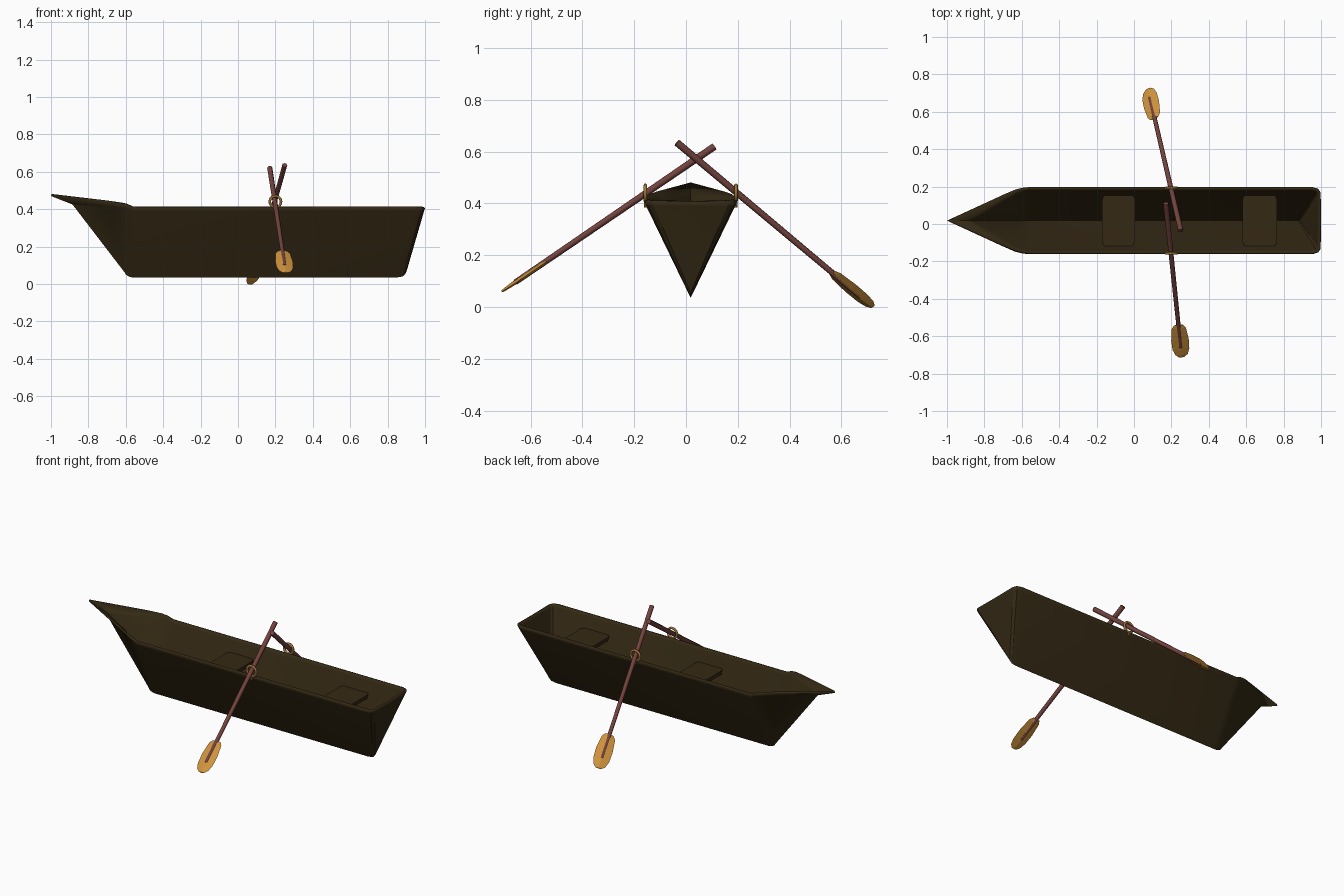
import bpy, bmesh, math
from mathutils import Vector, Matrix

if "Cube" in bpy.data.objects:
    bpy.data.objects.remove(bpy.data.objects["Cube"])


def material(name, rgb):
    m = bpy.data.materials.new(name)
    m.diffuse_color = (*rgb, 1)
    m.use_nodes = True
    m.node_tree.nodes["Principled BSDF"].inputs["Base Color"].default_value = m.diffuse_color
    return m


hull_brown = material("dark brown wood", (0.034, 0.022, 0.007))
shaft_red = material("reddish wood", (0.17, 0.055, 0.047))
blade_gold = material("golden wood", (0.62, 0.29, 0.045))
ring_brass = material("brass", (0.34, 0.18, 0.04))


def finish(name, bm, mat, smooth=None):
    me = bpy.data.meshes.new(name)
    bm.to_mesh(me)
    bm.free()
    ob = bpy.data.objects.new(name, me)
    bpy.context.collection.objects.link(ob)
    me.materials.append(mat)
    if smooth:
        bpy.ops.object.select_all(action='DESELECT')
        ob.select_set(True)
        bpy.context.view_layer.objects.active = ob
        bpy.ops.object.shade_smooth_by_angle(angle=math.radians(smooth))
    return ob


CY = 0.018  # centre line of the boat

# Hull: stations of (rim, flare line, keel), each (x, half width, z)
stations = [
    ((-1.0, 0, .47), (-.885, 0, .425), (-.605, 0, .06)),
    ((-.70, .138, .437), (-.69, .112, .412), (-.60, 0, .05)),
    ((-.635, .166, .429), (-.63, .152, .408), (-.585, 0, .04)),
    ((-.60, .175, .424), (-.59, .166, .402), (-.565, 0, .035)),
    ((-.565, .179, .41), (-.56, .172, .39), (-.54, 0, .035)),
    ((.955, .179, .41), (.95, .172, .39), (.85, 0, .035)),
    ((.985, .170, .41), (.98, .163, .39), (.88, 0, .04)),
    ((.998, .150, .408), (.992, .143, .39), (.895, 0, .055)),
    ((1.0, 0, .405), (.995, 0, .39), (.902, 0, .07)),
]
bm = bmesh.new()
for side in (-1, 1):
    rows = [[bm.verts.new((x, CY + side * y, z)) for x, y, z in st] for st in stations]
    for a, b in zip(rows, rows[1:]):
        for k in (0, 1):
            quad = [a[k], a[k + 1], b[k + 1], b[k]]
            bm.faces.new(quad if side < 0 else quad[::-1])
bmesh.ops.remove_doubles(bm, verts=bm.verts, dist=0.0005)
hull = finish("hull", bm, hull_brown, 28)
sol = hull.modifiers.new("thickness", 'SOLIDIFY')
sol.thickness = 0.012
sol.offset = -1

# Seats: flat boards resting between the sloping walls, rounded at the ends
def seat(name, x0, x1):
    z, t, r = 0.338, 0.022, 0.03
    y0, y1 = CY - .14, CY + .14
    bm = bmesh.new()
    pts = []
    for cx, cy, a0 in ((x1 - r, y1 - r, 0), (x0 + r, y1 - r, 90),
                       (x0 + r, y0 + r, 180), (x1 - r, y0 + r, 270)):
        for i in range(5):
            a = math.radians(a0 + i * 22.5)
            pts.append(bm.verts.new((cx + r * math.cos(a), cy + r * math.sin(a), z)))
    top = bm.faces.new(pts)
    low = bmesh.ops.extrude_face_region(bm, geom=[top])
    for v in low["geom"]:
        if isinstance(v, bmesh.types.BMVert):
            v.co.z -= t
            v.co.y = CY + (v.co.y - CY) * 0.92
    bmesh.ops.recalc_face_normals(bm, faces=bm.faces)
    finish(name, bm, hull_brown)


seat("front_seat", -.17, .005)
seat("rear_seat", .58, .765)


# Oar: shaft between two points, faceted blade, ring and pin on the gunwale
def oar(label, top, end, ring, twist):
    top, end, ring = Vector(top), Vector(end), Vector(ring)
    d = (end - top).normalized()
    s = d.cross(Vector((0, 0, 1))).normalized()
    s = Matrix.Rotation(math.radians(twist), 3, d) @ s
    n = s.cross(d)

    bm = bmesh.new()
    rot = d.to_track_quat('Z', 'Y').to_matrix().to_4x4()
    bmesh.ops.create_cone(bm, cap_ends=True, segments=8, radius1=.014, radius2=.011,
                          depth=(end - top).length,
                          matrix=Matrix.Translation((top + end) / 2) @ rot)
    finish(label + "_oar_shaft", bm, shaft_red, 50)

    # blade outline: distance past the shaft end, half width, ridge height
    prof = [(-.145, .024, .008), (-.125, .038, .009), (-.05, .047, .009),
            (.01, .045, .008), (.045, .034, .006), (.062, .016, .004)]
    bm = bmesh.new()
    rows = []
    for u, w, h in prof:
        c = end + d * u
        rows.append([bm.verts.new(p) for p in (c - s * w, c + n * h, c + s * w, c - n * h)])
    for a, b in zip(rows, rows[1:]):
        for k in range(4):
            j = (k + 1) % 4
            bm.faces.new((a[k], a[j], b[j], b[k]))
    bm.faces.new(rows[0])
    bm.faces.new(rows[-1])
    bmesh.ops.recalc_face_normals(bm, faces=bm.faces)
    finish(label + "_oar_blade", bm, blade_gold)

    # oarlock ring, facing sideways
    bpy.ops.mesh.primitive_torus_add(location=ring, rotation=(math.pi / 2, 0, 0),
                                     major_radius=.03, minor_radius=.007,
                                     major_segments=20, minor_segments=8)
    ob = bpy.context.object
    ob.name = label + "_oarlock_ring"
    ob.data.materials.append(ring_brass)
    bpy.ops.object.shade_smooth_by_angle(angle=math.radians(50))
    bm = bmesh.new()
    bmesh.ops.create_cone(bm, cap_ends=True, segments=8, radius1=.006, radius2=.006, depth=.03,
                          matrix=Matrix.Translation(ring - Vector((0, 0, .04))))
    finish(label + "_oarlock_pin", bm, ring_brass)


oar("right", (.17, .11, .62), (.25, -.66, .095), (.2, -.157, .44), 0)
oar("left", (.25, -.035, .635), (.085, .675, .04), (.2, .193, .44), -22)
